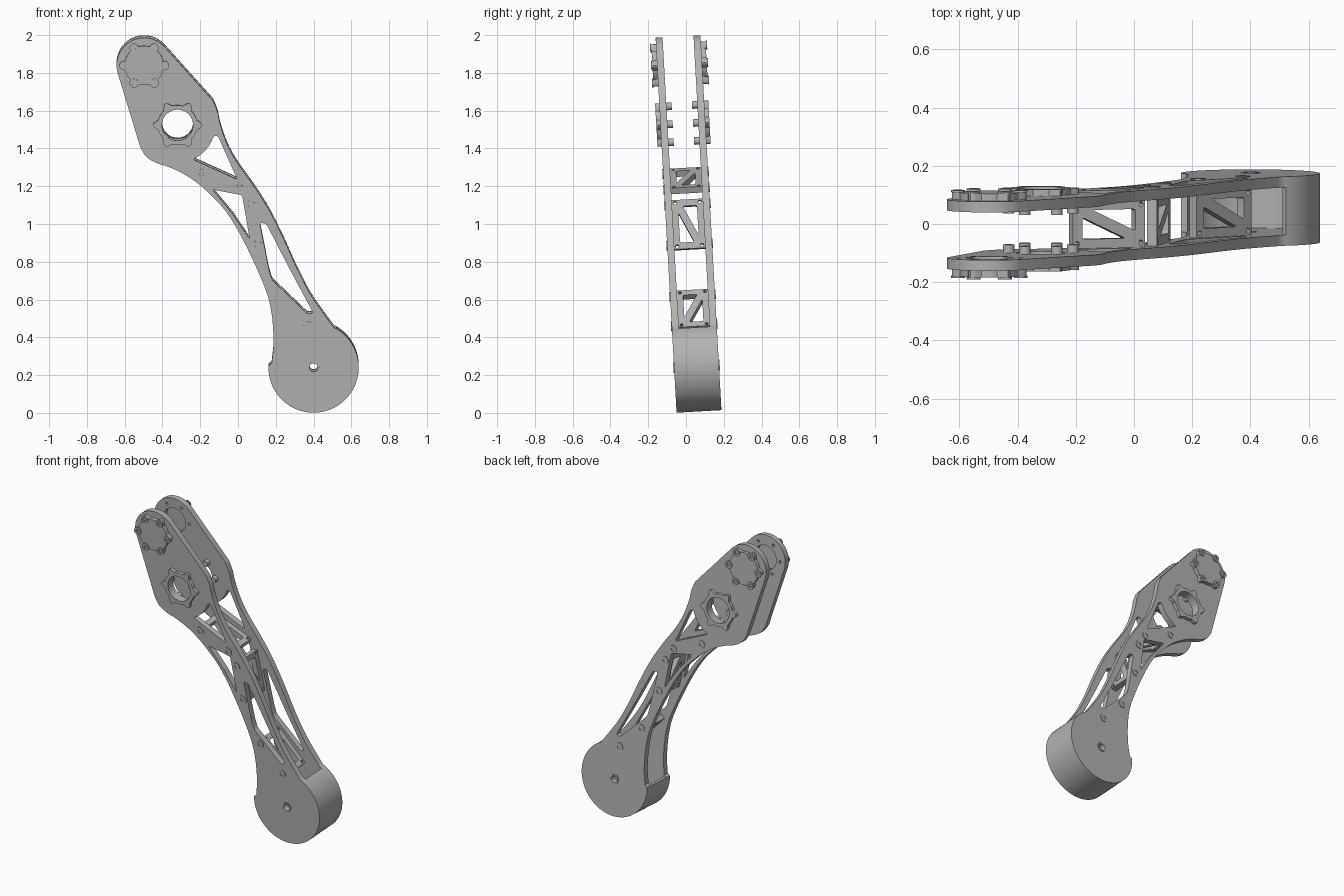
import bpy, bmesh, math
from mathutils import Matrix, Vector

if "Cube" in bpy.data.objects:
    bpy.data.objects.remove(bpy.data.objects["Cube"])

metal = bpy.data.materials.new("plain_grey_metal")
metal.use_nodes = True
GREY = (0.45, 0.45, 0.45, 1)
metal.diffuse_color = GREY
metal.node_tree.nodes["Principled BSDF"].inputs["Base Color"].default_value = GREY

HALF, THICK = 0.119, 0.037          # half width of the leg, side plate thickness
INNER = HALF - THICK
TILT = Matrix.Translation((0, 0.069, 0.0067)) @ Matrix.Rotation(0.056, 4, 'X')
DRUM, HUB, CAP = (0.4, 0.24), (-0.32, 1.527), (-0.497, 1.843)
DRUM_R = 0.239


# 2D loop helpers
def arc(c, r, a0, a1, n):
    angles = [math.radians(a0 + (a1 - a0) * i / n) for i in range(n + 1)]
    return [(c[0] + r * math.cos(a), c[1] + r * math.sin(a)) for a in angles]


def circle(c, r, n=32):
    return arc(c, r, 0, 360, n)[:-1]


def ring(c, r):
    return [circle(p, r, 1)[0] for p in circle(c, 0, 6)] if r == 0 else circle(c, r, 6)


def lobed(c, base, bump, n=96):
    pts = []
    for i in range(n):
        a = 2 * math.pi * i / n
        r = base + bump * max(0, math.cos(6 * a)) ** 1.5
        pts.append((c[0] + r * math.cos(a), c[1] + r * math.sin(a)))
    return pts


def smooth(pts, n=4):
    """Catmull-Rom curve through the points."""
    p = [Vector(q) for q in pts]
    p = [2 * p[0] - p[1]] + p + [2 * p[-1] - p[-2]]
    out = []
    for a, b, c, d in zip(p, p[1:], p[2:], p[3:]):
        for i in range(n):
            t = i / n
            out.append((2 * b + (c - a) * t + (2 * a - 5 * b + 4 * c - d) * t * t
                        + (3 * b - a - 3 * c + d) * t ** 3) / 2)
    return out + [p[-2]]


def rounded(pts, r=0.014, n=4):
    p = [Vector(q) for q in pts]
    out = []
    for i, b in enumerate(p):
        da, dc = p[i - 1] - b, p[(i + 1) % len(p)] - b
        a = b + da.normalized() * min(r, da.length * 0.45)
        c = b + dc.normalized() * min(r, dc.length * 0.45)
        out += [a.lerp(b, t).lerp(b.lerp(c, t), t) for t in (k / n for k in range(n + 1))]
    return out


def sheet(name, loops, frame, thick):
    """Flat part cut from closed loops, inner loops become holes."""
    cu = bpy.data.curves.new(name, 'CURVE')
    cu.dimensions, cu.fill_mode, cu.extrude = '2D', 'BOTH', thick / 2
    for loop in loops:
        sp = cu.splines.new('POLY')
        sp.points.add(len(loop) - 1)
        for pt, q in zip(sp.points, loop):
            pt.co = (q[0], q[1], 0, 1)
        sp.use_cyclic_u = True
    temp = bpy.data.objects.new(name + "_profile", cu)
    bpy.context.collection.objects.link(temp)
    me = bpy.data.meshes.new_from_object(temp)
    bpy.data.objects.remove(temp)
    me.transform(TILT @ frame)
    bm = bmesh.new()
    bm.from_mesh(me)
    bmesh.ops.remove_doubles(bm, verts=bm.verts, dist=0.00002)
    bmesh.ops.recalc_face_normals(bm, faces=bm.faces)
    bm.to_mesh(me)
    bm.free()
    me.materials.clear()
    me.materials.append(metal)
    me.shade_smooth()
    me.set_sharp_from_angle(angle=math.radians(30))
    me.name = name
    ob = bpy.data.objects.new(name, me)
    bpy.context.collection.objects.link(ob)
    return ob


def upright(y):
    return Matrix.Translation((0, y, 0)) @ Matrix.Rotation(math.pi / 2, 4, 'X')


def side_part(name, loops, side, start, thick):
    """Part parallel to the side plates, growing outward from distance start."""
    return sheet(name, loops, upright(side * (start + thick / 2)), thick)


def bolt_loops(centres, r):
    return [l for c in centres for l in (circle(c, r, 20), circle(c, r * 0.5, 6))]


# Side plate outline and its openings
rear_edge = smooth([(-.516, 1.405), (-.484, 1.357), (-.431, 1.325), (-.362, 1.302),
                    (-.288, 1.267), (-.209, 1.214), (-.14, 1.151), (-.071, 1.077),
                    (-.008, .981), (.045, .881), (.093, .78), (.14, .669),
                    (.167, .585), (.183, .484), (.188, .362), (.178, .262)])
fore_edge = smooth([(.508, .452), (.442, .542), (.378, .638), (.31, .77), (.246, .913),
                    (.167, 1.071), (.087, 1.198), (-.003, 1.325), (-.056, 1.421),
                    (-.093, 1.526), (-.108, 1.595), (-.132, 1.655)])
outline = (arc(CAP, 0.146, 42, 197.5, 28) + rear_edge
           + arc(DRUM, DRUM_R, 178, 419.5, 64) + fore_edge)
upper_opening = rounded(arc(HUB, 0.2, -66, -17, 8) + [(-.106, 1.468), (-.004, 1.238)])
middle_opening = rounded([(-.135, 1.184), (.022, 1.154), (.062, .92), (-.024, 1.05)])
lower_opening = rounded([(.115, 1.008), (.15, 1.003), (.272, .765), (.398, .53),
                         (.37, .523), (.18, .705), (.164, .76)])

cap_bolts, hub_bolts = ring(CAP, 0.108), ring(HUB, 0.11)
plate_loops = [outline, upper_opening, middle_opening, lower_opening,
               circle(HUB, 0.085, 48), circle(CAP, 0.08, 48), circle(DRUM, 0.022, 24)]
plate_loops += [circle(c, 0.009, 12) for c in cap_bolts]

# Cross brackets: name, upper bolt, lower bolt, diagonal direction
brackets = [("upper_bracket", (-.193, 1.267), (.008, 1.183), 1),
            ("middle_bracket", (.066, 1.098), (.103, .886), -1),
            ("lower_bracket", (.22, .616), (.373, .458), 1)]
plate_bolts = [p for b in brackets for p in b[1:3]]

for label, s in (("front", -1), ("back", 1)):
    side_part(label + "_plate", plate_loops, s, INNER, THICK)
    side_part(label + "_plate_bolts", bolt_loops(plate_bolts, 0.026), s, HALF, 0.004)
    # End cap with its bolts
    side_part(label + "_end_cap", [lobed(CAP, 0.104, 0.024)], s, HALF, 0.025)
    side_part(label + "_end_cap_bolts", bolt_loops(cap_bolts, 0.024), s, HALF + 0.025, 0.007)
    # Bearing flange with studs on the inside
    side_part(label + "_bearing_flange", [lobed(HUB, 0.105, 0.026), circle(HUB, 0.082, 48)],
              s, HALF, 0.022)
    side_part(label + "_bearing_studs", [circle(c, 0.02, 20) for c in hub_bolts],
              s, INNER - 0.028, 0.028)
    # Hexagonal nut at the drum axis
    side_part(label + "_axle_nut", [circle(DRUM, 0.034, 6), circle(DRUM, 0.022, 24)],
              s, HALF, 0.004)

# Curved wall closing the drum between the plates
wall = (arc(DRUM, DRUM_R, 178, 419.5, 64) + arc(DRUM, DRUM_R - 0.022, 419.5, 178, 64))
sheet("drum_wall", [wall], upright(0), 2 * INNER)

# Brackets with a diagonal rib between two triangular openings
for name, a, b, flip in brackets:
    a, b = Vector((a[0], 0, a[1])), Vector((b[0], 0, b[1]))
    u, v = (b - a).normalized(), Vector((0, 1, 0))
    frame = Matrix((u, v, u.cross(v))).transposed().to_4x4()
    frame.translation = (a + b) / 2
    h, w = (b - a).length / 2 + 0.025, INNER
    p, q = h - 0.035, w - 0.032
    loops = [[(-h, -w), (h, -w), (h, w), (-h, w)]]
    for k in (1, -1):
        tri = [(-p * k, -q * k * flip), (-p * k, q * k * flip * 0.5),
               (p * k * 0.62, -q * k * flip)]
        loops.append(rounded(tri, 0.01))
    loops += [circle((i * (h - 0.016), j * (w - 0.016)), 0.009, 12)
              for i in (1, -1) for j in (1, -1)]
    sheet(name, loops, frame, 0.035)
